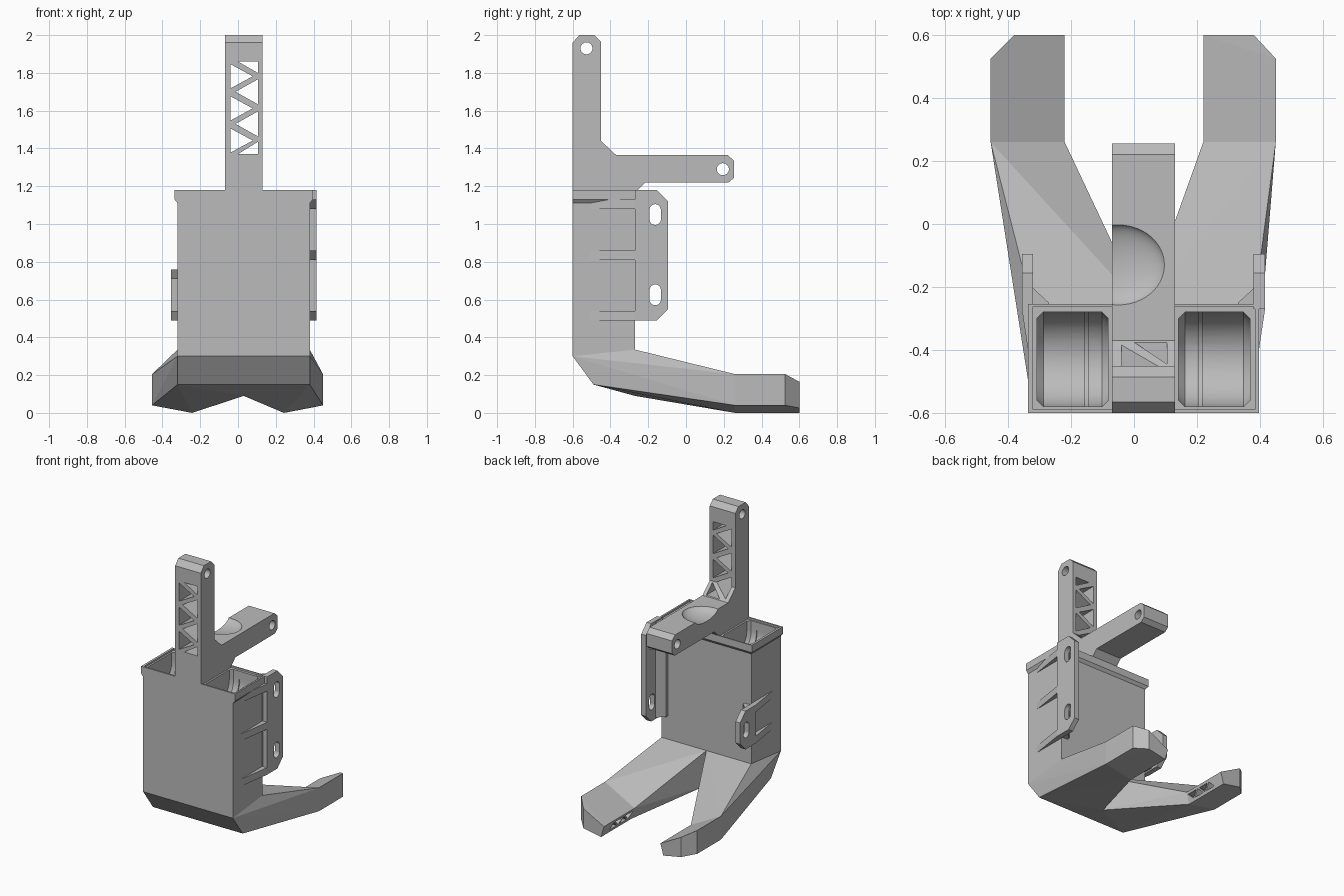
import bpy, bmesh
from math import pi, sin, cos

cube = bpy.data.objects.get("Cube")
if cube:
    bpy.data.objects.remove(cube, do_unlink=True)

GREY = (0.5, 0.5, 0.5, 1)
mat = bpy.data.materials.new("plain_grey")
mat.use_nodes = True
mat.diffuse_color = GREY
mat.node_tree.nodes["Principled BSDF"].inputs["Base Color"].default_value = GREY


def place(axis, u, v, t):
    return {"x": (t, u, v), "y": (u, t, v), "z": (u, v, t)}[axis]


def prism(bm, pts, axis, lo, hi):
    """Extrude a 2D outline along an axis."""
    n = len(pts)
    a = [bm.verts.new(place(axis, u, v, lo)) for u, v in pts]
    b = [bm.verts.new(place(axis, u, v, hi)) for u, v in pts]
    bm.faces.new(a)
    bm.faces.new(b[::-1])
    for i in range(n):
        j = (i + 1) % n
        bm.faces.new((a[i], b[i], b[j], a[j]))


def box(bm, x0, x1, y0, y1, z0, z1):
    prism(bm, [(x0, y0), (x1, y0), (x1, y1), (x0, y1)], "z", z0, z1)


def hull(bm, pts):
    verts = [bm.verts.new(p) for p in pts]
    res = bmesh.ops.convex_hull(bm, input=verts)
    junk = [g for g in res["geom_interior"] if isinstance(g, bmesh.types.BMVert)]
    bmesh.ops.delete(bm, geom=junk, context="VERTS")


def circle(u, v, r, n=24, stretch=0.0):
    """Circle, or an upright slot when stretched."""
    pts = []
    for i in range(n):
        a = 2 * pi * (i + 0.5) / n
        pts.append((u + r * cos(a), v + r * sin(a) + (stretch if sin(a) > 0 else -stretch)))
    return pts


def finish(bm, name):
    bmesh.ops.recalc_face_normals(bm, faces=bm.faces)
    me = bpy.data.meshes.new(name)
    bm.to_mesh(me)
    bm.free()
    me.materials.append(mat)
    ob = bpy.data.objects.new(name, me)
    bpy.context.collection.objects.link(ob)
    return ob


def cut(ob, bm):
    """Subtract the given geometry and bake the result."""
    tool = finish(bm, "cutter")
    tool.hide_render = True
    mod = ob.modifiers.new("cut", "BOOLEAN")
    mod.operation = "DIFFERENCE"
    mod.solver = "EXACT"
    mod.object = tool
    dg = bpy.context.evaluated_depsgraph_get()
    baked = bpy.data.meshes.new_from_object(ob.evaluated_get(dg))
    ob.modifiers.clear()
    ob.data = baked
    bpy.data.objects.remove(tool, do_unlink=True)


MID = 0.03                      # centre plane of the body
LEFT, RIGHT = 0.38, -0.32       # side faces of the body
FRONT, BACK = -0.6, -0.27

# Body with a flared lip around its top
bm = bmesh.new()
box(bm, RIGHT, LEFT, FRONT, BACK, 0.3, 1.12)
body = finish(bm, "body")
bm = bmesh.new()
hull(bm, [(x, y, z) for z, g in ((1.11, 0), (1.13, 0.016), (1.18, 0.016))
          for x in (RIGHT - g, LEFT + g) for y in (FRONT, BACK + g)])
lip = finish(bm, "lip")

# Round-bottomed pockets, each with a narrow guide groove
for s in (-1, 1):
    for part in (body, lip):
        bm = bmesh.new()
        pts = []
        for off, r in ((0.112, 0.13), (0.132, 0.15), (0.318, 0.15), (0.338, 0.13)):
            x = MID + s * off
            pts += [(x, -0.43 + r * cos(a), 1.1 - r * sin(a))
                    for a in [pi * i / 20 for i in range(21)]]
            pts += [(x, -0.43 + r, 1.25), (x, -0.43 - r, 1.25)]
        hull(bm, pts)
        cut(part, bm)
    bm = bmesh.new()
    prism(bm, circle(-0.43, 1.1, 0.157, 40), "x", MID + s * 0.18 - 0.006, MID + s * 0.18 + 0.006)
    cut(body, bm)
bm = bmesh.new()
box(bm, RIGHT, LEFT + 0.004, FRONT + 0.012, BACK + 0.008, 1.168, 1.25)
cut(lip, bm)

# Upright post and rear arm as one bracket
bm = bmesh.new()
prism(bm, [(-0.6, 1.1), (-0.6, 1.96), (-0.565, 2), (-0.485, 2), (-0.45, 1.965),
           (-0.45, 1.44), (-0.37, 1.365), (0.22, 1.365), (0.255, 1.335),
           (0.255, 1.245), (0.225, 1.22), (-0.215, 1.22), (-0.255, 1.18),
           (-0.28, 1.1)], "x", -0.07, 0.13)
bracket = finish(bm, "post_and_arm")

bm = bmesh.new()
for y, z in ((-0.527, 1.93), (0.195, 1.29)):        # pin holes
    prism(bm, circle(y, z, 0.032), "x", -0.2, 0.3)
cut(bracket, bm)

bm = bmesh.new()                                    # zigzag truss windows
x0, x1 = -0.04, 0.105
for k in range(3):
    z = 1.44 + 0.17 * k
    prism(bm, [(x0, z - 0.062), (x0, z + 0.066), (0.078, z + 0.002)], "y", -0.7, -0.2)
for k in range(2):
    z = 1.53 + 0.17 * k
    prism(bm, [(x1, z - 0.066), (x1, z + 0.066), (-0.013, z)], "y", -0.7, -0.2)
prism(bm, [(x1, 1.37), (x1, 1.435), (0, 1.37)], "y", -0.7, -0.2)
prism(bm, [(x1, 1.86), (x1, 1.8), (0, 1.86)], "y", -0.7, -0.2)
cut(bracket, bm)

bm = bmesh.new()                                    # smooth saddle in the arm
bmesh.ops.create_uvsphere(bm, u_segments=48, v_segments=24, radius=1)
for v in bm.verts:
    v.co = (-0.05 + v.co.x * 0.15, -0.13 + v.co.y * 0.13, 1.375 + v.co.z * 0.05)
cut(bracket, bm)

# Legs, spreading from the body to sloped feet
for s, side, out, name in ((1, LEFT, 0.45, "left"), (-1, RIGHT, 0.455, "right")):
    inner = [(s * 0.22, 0.08), (s * 0.243, 0)]
    knee = [(s * out, 0.26, 0.205), (s * out, 0.26, 0.04)]
    knee += [(x, 0.26, z) for x, z in inner]
    bm = bmesh.new()
    hull(bm, knee + [(side, FRONT, 0.3), (MID, FRONT, 0.3), (side, -0.49, 0.15),
                     (MID, -0.49, 0.15), (side, BACK, 0.335), (MID, BACK, 0.335),
                     (MID, BACK, 0.09)])
    finish(bm, name + "_leg")

    bm = bmesh.new()
    hull(bm, knee + [(s * out, 0.525, 0.205), (s * out, 0.525, 0.04),
                     (s * 0.38, 0.6, 0.165), (s * 0.38, 0.6, 0.026)]
         + [(x, 0.6, z) for x, z in inner])
    foot = finish(bm, name + "_foot")
    bm = bmesh.new()                                # triangular recesses
    for k in range(4):
        y = 0.31 + 0.055 * k
        lo, hi = (0.02, 0.062) if k % 2 else (0.062, 0.02)
        prism(bm, [(y - 0.04, lo), (y + 0.04, lo), (y, hi)], "x", s * 0.15, s * 0.3)
    cut(foot, bm)

# Side mounting flanges with ribs and slots
for s, f, top, ribs, slots, name in (
        (1, LEFT, 1.18, (0.49, 0.81, 1.08), (0.625, 1.05), "left"),
        (-1, RIGHT, 0.76, (0.49, 0.71), (0.625,), "right")):
    low, c, edge = 0.49, 0.06, -0.095
    bm = bmesh.new()
    prism(bm, [(BACK, low), (edge - c, low), (edge, low + c), (edge, top - c),
               (edge - c, top), (BACK, top)], "x", f, f + s * 0.036)
    plate = finish(bm, name + "_flange")
    bm = bmesh.new()
    for z in slots:
        prism(bm, circle(-0.163, z, 0.03, 24, 0.025), "x", f - 0.2, f + 0.2)
    cut(plate, bm)

    bm = bmesh.new()
    for z in ribs:
        prism(bm, [(f - s * 0.01, -0.51), (f, -0.51), (f + s * 0.036, BACK),
                   (f - s * 0.01, BACK)], "z", z, z + 0.05)
    finish(bm, name + "_ribs")
    bm = bmesh.new()
    prism(bm, [(f - s * 0.05, BACK - 0.005), (f - s * 0.05, -0.25), (f + s * 0.004, -0.2),
               (f + s * 0.004, BACK - 0.005)], "z", low + 0.01, top - 0.01)
    finish(bm, name + "_gusset")

# Smooth the curved surfaces, keep hard edges
bpy.ops.object.select_all(action="DESELECT")
for ob in (body, lip, bracket):
    ob.select_set(True)
bpy.context.view_layer.objects.active = body
bpy.ops.object.shade_smooth_by_angle(angle=0.45)
